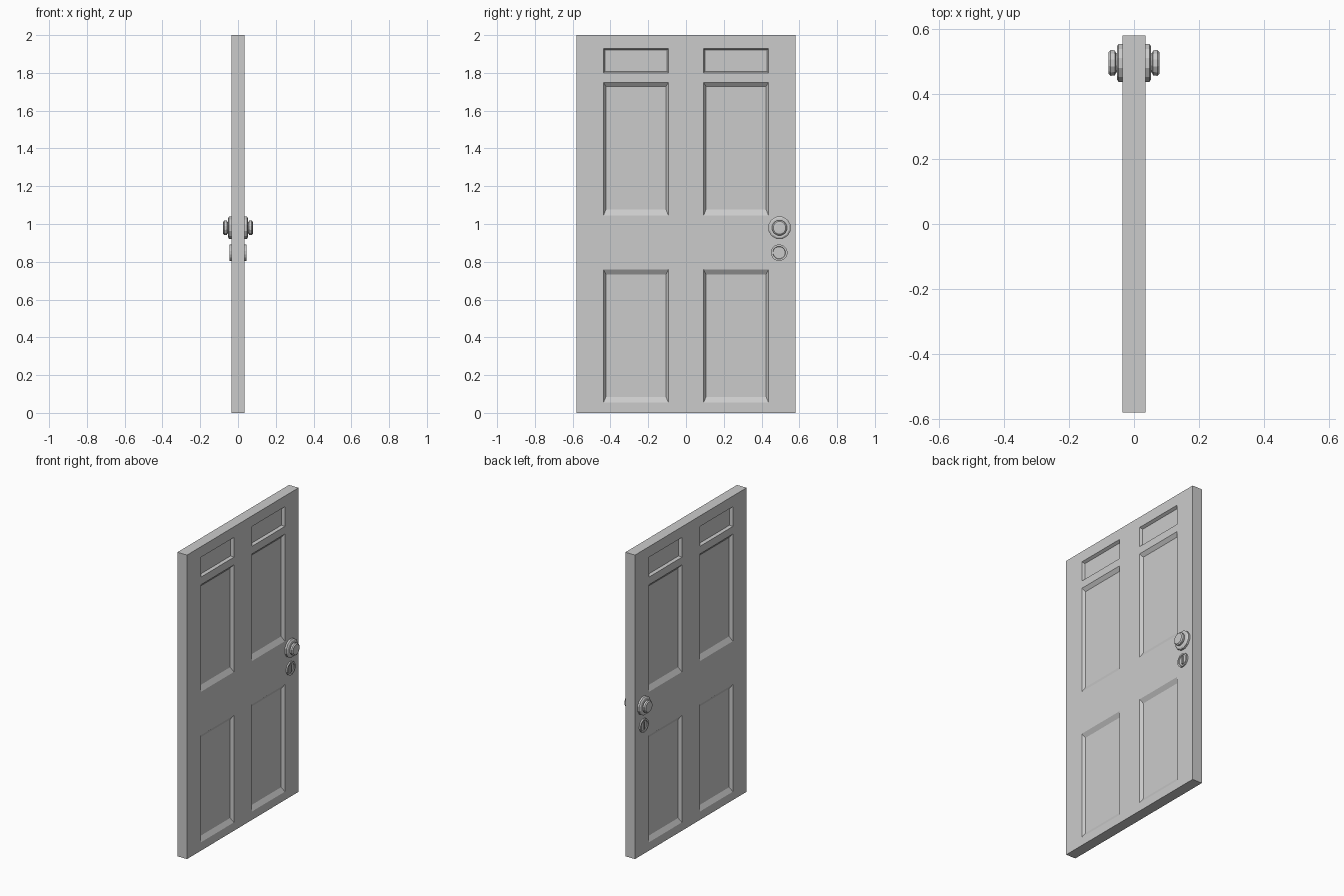
import bpy, bmesh, math

if "Cube" in bpy.data.objects:
    bpy.data.objects.remove(bpy.data.objects["Cube"])

HALF_T, HALF_W, DEPTH = 0.035, 0.58, 0.018
YS = [-HALF_W, -0.437, -0.093, 0.093, 0.437, HALF_W]
ZS = [0, 0.055, 0.76, 1.045, 1.75, 1.80, 1.93, 2.0]
# panel row index -> side, bottom and top bevel widths
ROWS = {1: (0.013, 0.03, 0.027), 3: (0.013, 0.032, 0.022), 5: (0.007, 0.007, 0.009)}


def finish(name, bm):
    bmesh.ops.remove_doubles(bm, verts=bm.verts, dist=1e-5)
    bmesh.ops.recalc_face_normals(bm, faces=bm.faces)
    mesh = bpy.data.meshes.new(name)
    bm.to_mesh(mesh)
    bm.free()
    obj = bpy.data.objects.new(name, mesh)
    bpy.context.collection.objects.link(obj)
    return obj


def face(bm, pts):
    return bm.faces.new([bm.verts.new(p) for p in pts])


def rect(x, y0, y1, z0, z1):
    return [(x, y0, z0), (x, y1, z0), (x, y1, z1), (x, y0, z1)]


# door slab with sloped recessed panels on both faces
bm = bmesh.new()
for s in (-1, 1):
    for i in range(len(YS) - 1):
        for j in range(len(ZS) - 1):
            y0, y1, z0, z1 = YS[i], YS[i + 1], ZS[j], ZS[j + 1]
            outer = rect(s * HALF_T, y0, y1, z0, z1)
            if i in (1, 3) and j in ROWS:
                side, low, high = ROWS[j]
                inner = rect(s * (HALF_T - DEPTH), y0 + side, y1 - side, z0 + low, z1 - high)
                face(bm, inner)
                for k in range(4):
                    n = (k + 1) % 4
                    face(bm, [outer[k], outer[n], inner[n], inner[k]])
            else:
                face(bm, outer)
# slab edges
for a, b in zip(YS, YS[1:]):
    for z in (0, 2):
        face(bm, [(-HALF_T, a, z), (HALF_T, a, z), (HALF_T, b, z), (-HALF_T, b, z)])
for a, b in zip(ZS, ZS[1:]):
    for y in (-HALF_W, HALF_W):
        face(bm, [(-HALF_T, y, a), (HALF_T, y, a), (HALF_T, y, b), (-HALF_T, y, b)])
finish("door_slab", bm)


def lathe(name, profile, y, z, sign, sides=12):
    """Turn a closed (x, radius) profile around an axis parallel to x."""
    bm = bmesh.new()
    rings = []
    for x, r in profile:
        angles = [2 * math.pi * (k + 0.5) / sides for k in range(sides)]
        rings.append([bm.verts.new((sign * x, y + r * math.cos(a), z + r * math.sin(a)))
                      for a in angles])
    for a, b in zip(rings, rings[1:]):
        for k in range(sides):
            n = (k + 1) % sides
            bm.faces.new((a[k], a[n], b[n], b[k]))
    bm.faces.new(rings[0])
    bm.faces.new(rings[-1])
    return finish(name, bm)


ROSE = [(0.030, 0.061), (0.047, 0.061), (0.053, 0.052), (0.053, 0.02)]
KNOB = [(0.045, 0.030), (0.055, 0.031), (0.059, 0.040), (0.072, 0.041),
        (0.078, 0.034), (0.079, 0.02)]
LOCK = [(0.030, 0.044), (0.044, 0.044), (0.044, 0.034), (0.039, 0.032)]

# handles and locks on each side
for s, tag in ((1, "right"), (-1, "left")):
    lathe("knob_rose_" + tag, ROSE, 0.495, 0.98, s)
    lathe("knob_" + tag, KNOB, 0.495, 0.98, s)
    lathe("lock_ring_" + tag, LOCK, 0.493, 0.848, s, 16)
    # thumb turn bar set inside the lock ring
    bpy.ops.mesh.primitive_cube_add(size=1, location=(s * 0.040, 0.493, 0.848))
    bar = bpy.context.object
    bar.name = "thumb_turn_" + tag
    bar.scale = (0.008, 0.012, 0.05)
